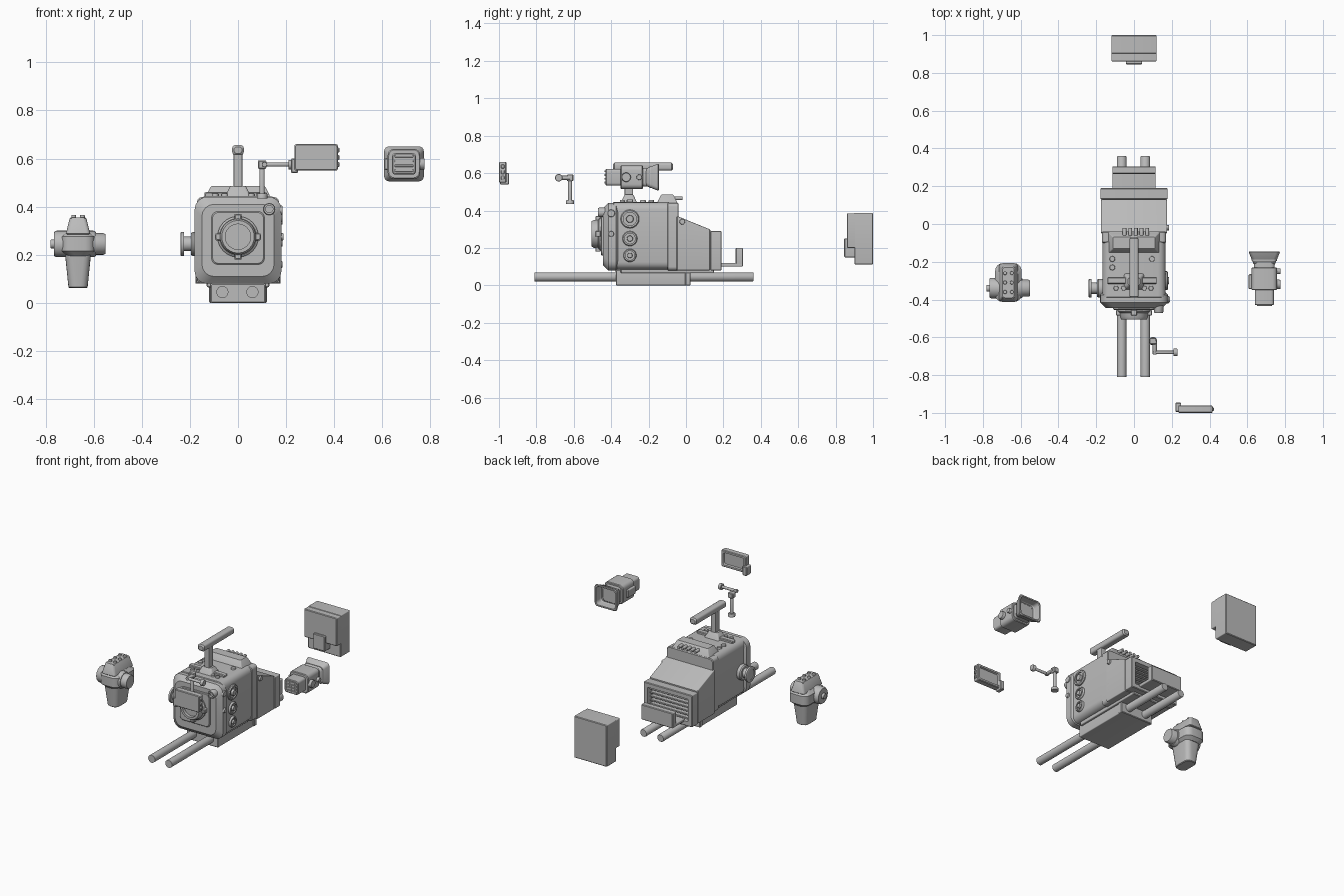
import bpy, bmesh
from math import radians, cos, sin, pi
from mathutils import Vector

cube = bpy.data.objects.get("Cube")
if cube:
    bpy.data.objects.remove(cube, do_unlink=True)

GREY = (.5, .5, .5, 1)
grey = bpy.data.materials.new("neutral grey")
grey.use_nodes = True
grey.diffuse_color = GREY
grey.node_tree.nodes["Principled BSDF"].inputs["Base Color"].default_value = GREY

X, Y, Z = map(Vector, ((1, 0, 0), (0, 1, 0), (0, 0, 1)))
CORNER_STEPS = 4


def skin(name, rings):
    """Join equal rings of points into one closed, smooth-shaded surface."""
    bm = bmesh.new()
    loops = [[bm.verts.new(point) for point in ring] for ring in rings]
    for near, far in zip(loops, loops[1:]):
        for i in range(len(near)):
            bm.faces.new((near[i], near[i - 1], far[i - 1], far[i]))
    bm.faces.new(loops[0])
    bm.faces.new(loops[-1])
    bmesh.ops.remove_doubles(bm, verts=bm.verts[:], dist=.00001)
    bmesh.ops.recalc_face_normals(bm, faces=bm.faces[:])
    mesh = bpy.data.meshes.new(name)
    bm.to_mesh(mesh)
    bm.free()
    mesh.shade_smooth()
    mesh.set_sharp_from_angle(angle=radians(32))
    mesh.materials.append(grey)
    part = bpy.data.objects.new(name, mesh)
    bpy.context.collection.objects.link(part)
    return part


def block(name, at, size, axis=Y, corner=.005, chamfer=.004, start=0, end=0, rim=0, depth=0):
    """Rounded box along an axis; start and end narrow it, rim and depth hollow its far end."""
    at, size = Vector(at), Vector(size)
    across, up = (direction for direction in (X, Y, Z) if direction != axis)
    half = size.dot(axis) / 2
    levels = [(-half, start + chamfer), (chamfer - half, start),
              (half - chamfer, end), (half, end + chamfer)]
    if rim:
        levels += [(half, end + rim), (half - depth, end + rim + chamfer)]
    rings = []
    for along, inset in levels:
        width = size.dot(across) / 2 - inset - corner
        height = size.dot(up) / 2 - inset - corner
        ring = []
        for turn, (side, top) in enumerate(((1, 1), (-1, 1), (-1, -1), (1, -1))):
            for i in range(CORNER_STEPS + 1):
                angle = (turn + i / CORNER_STEPS) * pi / 2
                ring.append(at + axis * along
                            + across * (side * width + corner * cos(angle))
                            + up * (top * height + corner * sin(angle)))
        rings.append(ring)
    return skin(name, rings)


def knob(name, at, radius, depth, axis=Z, bore=0, sides=24):
    """Round part rising from a base point, with a chamfered rim and an optional bore."""
    across, up = (direction for direction in (X, Y, Z) if direction != axis)
    rim = min(abs(depth), radius) / 5 / abs(depth)
    steps = [(0, 1), (1 - rim, 1), (1, .9)]
    if bore:
        steps += [(1, bore), (.7, bore)]
    angles = [2 * pi * i / sides for i in range(sides)]
    return skin(name, [[Vector(at) + axis * depth * rise
                        + (across * cos(angle) + up * sin(angle)) * radius * scale
                        for angle in angles] for rise, scale in steps])


# Rods and base plate
for side, x in (("right", -.065), ("left", .06)):
    knob(side + "_rod", (x, -.81, .045), .025, 1.17, axis=Y)
block("base_plate", at=(0, -.18, .04), size=(.23, .39, .08))
block("base_rear_clamp", at=(0, .01, .04), size=(.24, .03, .08))
block("base_saddle", at=(0, -.1, .08), size=(.26, .5, .03))

# Body: chamfered front cap, shell, stepped band and sloped rear housing
block("front_cap", at=(0, -.395, .26), size=(.36, .1, .36), corner=.05, chamfer=.03)
block("middle_shell", at=(0, -.24, .265), size=(.335, .3, .36), corner=.04)
block("shell_step", at=(0, -.07, .26), size=(.34, .06, .36), corner=.02)
housing = block("rear_housing", at=(0, .04, .225), size=(.35, .18, .29))
for vertex in housing.data.vertices:
    if vertex.co.y > 0 and vertex.co.z > .2:
        vertex.co.z -= .07
block("rear_frame", at=(0, .16, .185), size=(.355, .06, .21), rim=.03, depth=.05)
for i in range(6):
    block("vent_slat", at=(0, .15, .12 + i * .025), size=(.29, .04, .01), chamfer=.001)

# Rear tray
block("tray_floor", at=(0, .24, .11), size=(.23, .13, .02))
block("tray_upright", at=(0, .285, .15), size=(.23, .04, .1))

# Front panel and lens mount
LENS_HEIGHT = .275
block("front_panel", at=(0, -.44, .27), size=(.22, .03, .22), corner=.025)
knob("lens_flange", (0, -.44, LENS_HEIGHT), .085, -.03, axis=Y, sides=40)
knob("lens_ring", (0, -.44, LENS_HEIGHT), .075, -.065, axis=Y, bore=.7, sides=40)
for quarter in range(4):
    angle = quarter * pi / 2
    spot = Vector((0, -.47, LENS_HEIGHT)) + (X * cos(angle) + Z * sin(angle)) * .08
    block("mount_lug", at=spot, size=(.03, .03, .03))

# Dials and knobs on the left side
for z, radius in ((.355, .05), (.25, .04), (.16, .035)):
    knob("side_dial", (.15, -.3, z), radius, .03, axis=X, bore=.7)
    knob("dial_hub", (.15, -.3, z), radius * .4, .035, axis=X)
knob("front_corner_knob", (.13, -.42, .39), .025, -.05, axis=Y, bore=.6)
knob("side_corner_knob", (.15, -.4, .385), .02, .035, axis=X)
knob("side_button", (.17, -.4, .275), .015, .02, axis=X)
knob("rear_side_knob", (.16, -.02, .34), .015, .025, axis=X)
for z in (.16, .2):
    block("side_port", at=(.17, -.035, z), size=(.01, .02, .02), chamfer=.001)

# Grip mount on the right side: two flanges on a neck
MOUNT_Y, MOUNT_Z = -.34, .245
knob("mount_flange", (-.16, MOUNT_Y, MOUNT_Z), .05, -.035, axis=X)
knob("mount_neck", (-.18, MOUNT_Y, MOUNT_Z), .03, -.05, axis=X)
knob("mount_rosette", (-.225, MOUNT_Y, MOUNT_Z), .05, -.015, axis=X, bore=.7)

# Top controls
block("top_rear_block", at=(0, -.1, .46), size=(.27, .11, .05), axis=Z, end=.02)
for i in range(5):
    knob("rear_top_button", (i * .03 - .05, -.06, .465), .01, .04, axis=Y, sides=12)
block("top_cross_rail", at=(-.01, -.3, .45), size=(.26, .035, .02))
for x in (-.095, -.055, .055, .09):
    knob("front_top_button", (x, -.34, .44), .013, .015, sides=12)
for x, y in ((-.115, -.23), (-.115, -.185), (.095, -.185)):
    knob("rear_top_dial", (x, y, .44), .015, .015, sides=12)

# Top handle
block("handle_foot", at=(0, -.305, .46), size=(.11, .09, .05), axis=Z, corner=.01, end=.02)
block("handle_post", at=(0, -.305, .55), size=(.036, .045, .16), axis=Z)
block("handle_bar", at=(0, -.23, .635), size=(.048, .32, .042), corner=.013, chamfer=.007)

# Monitor arm
knob("arm_foot", (.1, -.62, .435), .022, .02)
knob("arm_post", (.1, -.62, .44), .011, .13)
block("arm_elbow", at=(.1, -.62, .575), size=(.035, .035, .035))
knob("arm_link", (.11, -.62, .575), .011, -.07, axis=Y)
knob("arm_reach", (.1, -.68, .575), .009, .12, axis=X)
knob("arm_tip", (.21, -.68, .575), .02, .02, axis=X)

# Monitor with a recessed screen facing back
block("monitor", at=(.325, -.98, .605), size=(.18, .04, .11), corner=.008, rim=.015, depth=.01)
block("monitor_clamp", at=(.235, -.97, .57), size=(.03, .05, .06))
for i in range(3):
    block("monitor_button", at=(.415, -.98, .575 + i * .03), size=(.015, .02, .02))

# Viewfinder with a flared, hollow eyecup
FINDER_X, FINDER_Z = .69, .578
block("finder_snout", at=(FINDER_X, -.38, FINDER_Z), size=(.1, .1, .09), corner=.015)
block("finder_body", at=(FINDER_X, -.29, FINDER_Z), size=(.135, .12, .125), corner=.025)
block("finder_neck", at=(FINDER_X, -.22, FINDER_Z), size=(.11, .06, .1), corner=.02)
block("eyecup_flare", at=(FINDER_X, -.18, FINDER_Z), size=(.165, .07, .145), corner=.02, start=.025,
      rim=.012, depth=.05)
for i in range(4):
    block("finder_slat", at=(FINDER_X, -.43, .55 + i * .02), size=(.08, .01, .01), chamfer=.001)
for y, radius in ((-.32, .025), (-.25, .015)):
    knob("finder_knob", (.73, y, FINDER_Z), radius, .045, axis=X)
block("finder_mount", at=(.62, -.305, FINDER_Z), size=(.025, .08, .05))

# Battery: stepped block with a latch plate
block("battery_back", at=(0, .95, .25), size=(.24, .1, .275))
block("battery_front", at=(0, .89, .2925), size=(.24, .06, .185))
block("battery_latch", at=(0, .875, .2), size=(.085, .06, .1))

# Hand grip with a wheel and a coupling on its sides
GRIP_X, GRIP_Y = -.665, -.31
block("grip_handle", at=(GRIP_X, GRIP_Y, .14), size=(.11, .16, .155), axis=Z, corner=.03, start=.015)
block("grip_body", at=(GRIP_X, GRIP_Y, .245), size=(.14, .205, .1), axis=Z, corner=.04, chamfer=.02)
block("grip_top", at=(GRIP_X, GRIP_Y, .32), size=(.1, .2, .07), axis=Z, corner=.015, end=.015)
knob("grip_coupling", (GRIP_X, MOUNT_Y, MOUNT_Z), .055, .075, axis=X)
knob("grip_coupling_end", (GRIP_X, MOUNT_Y, MOUNT_Z), .045, .115, axis=X)
knob("grip_wheel", (GRIP_X, MOUNT_Y, MOUNT_Z), .055, -.1, axis=X)
knob("grip_wheel_hub", (GRIP_X, MOUNT_Y, MOUNT_Z), .018, -.115, axis=X)
for side in (-1, 1):
    for row in (-1, 0, 1):
        knob("grip_button", (GRIP_X + side * .018, GRIP_Y + row * .05, .35), .01, .015, sides=12)
